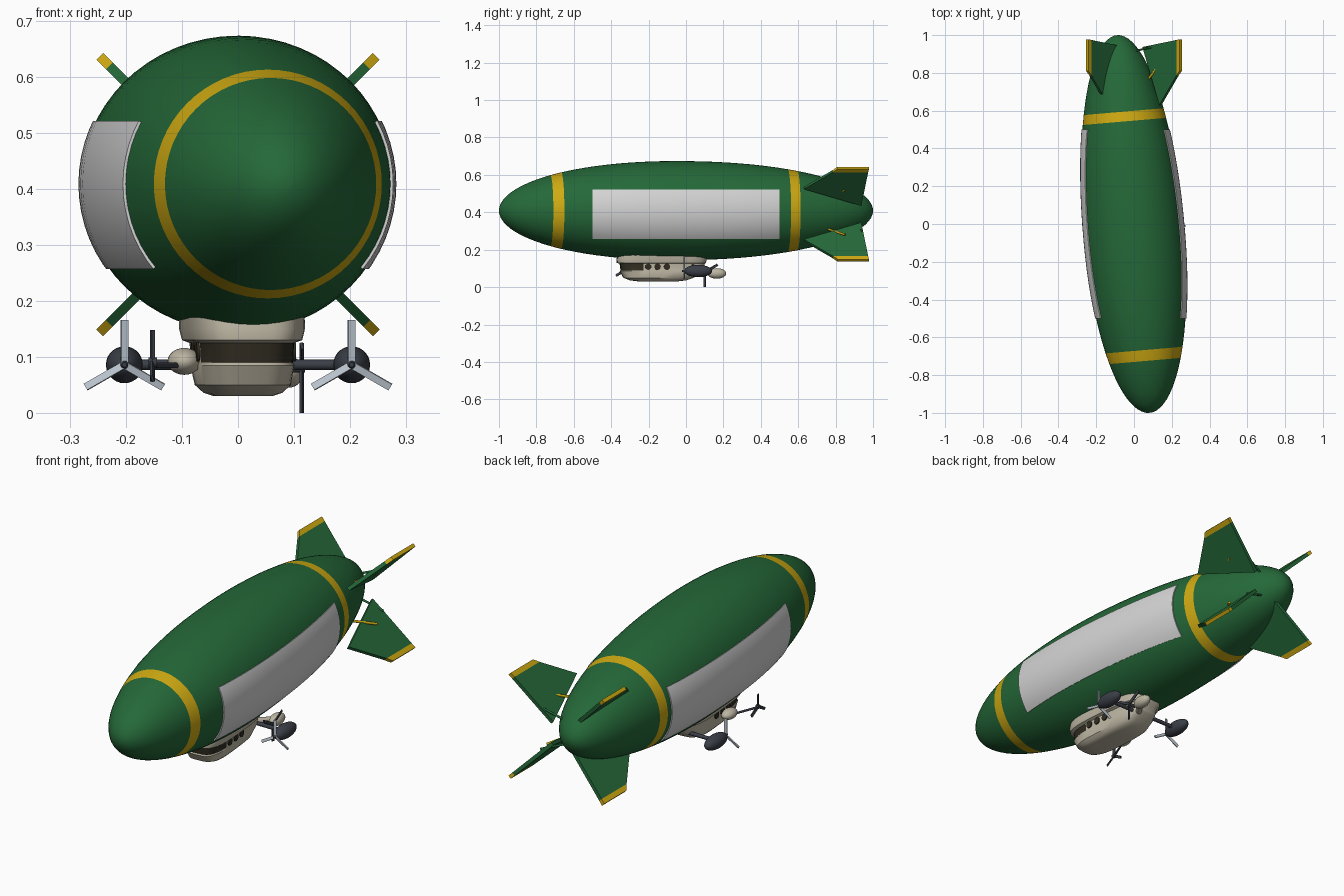
import bpy, bmesh
from math import pi, sin, cos, copysign, radians
from mathutils import Matrix, Vector

if "Cube" in bpy.data.objects:
    bpy.data.objects.remove(bpy.data.objects["Cube"])


def material(name, r, g, b):
    m = bpy.data.materials.new(name)
    m.use_nodes = True
    m.diffuse_color = (r, g, b, 1)
    m.node_tree.nodes["Principled BSDF"].inputs["Base Color"].default_value = (r, g, b, 1)
    return m


GREEN = material("hull green", 0.018, 0.14, 0.04)
GOLD = material("gold trim", 0.62, 0.4, 0.006)
WHITE = material("panel white", 0.66, 0.66, 0.66)
CREAM = material("cabin cream", 0.5, 0.46, 0.36)
GLASS = material("dark window", 0.03, 0.025, 0.015)
SLATE = material("engine slate", 0.042, 0.048, 0.062)
STEEL = material("blade steel", 0.5, 0.56, 0.62)

YAW = Matrix.Translation((-0.004, 0, 0)) @ Matrix.Rotation(radians(4.9), 4, "Z")


def add(name, bm, *mats):
    bmesh.ops.recalc_face_normals(bm, faces=bm.faces)
    me = bpy.data.meshes.new(name)
    bm.to_mesh(me)
    bm.free()
    ob = bpy.data.objects.new(name, me)
    bpy.context.collection.objects.link(ob)
    for m in mats:
        me.materials.append(m)
    bpy.ops.object.select_all(action="DESELECT")
    ob.select_set(True)
    bpy.context.view_layer.objects.active = ob
    bpy.ops.object.shade_smooth_by_angle(angle=radians(35))
    return ob


def loft(bm, rings):
    """Skin a list of closed rings and cap both ends."""
    loops = [[bm.verts.new(p) for p in ring] for ring in rings]
    for a, b in zip(loops, loops[1:]):
        for i in range(len(a)):
            j = (i + 1) % len(a)
            bm.faces.new((a[i], a[j], b[j], b[i]))
    bm.faces.new(loops[0])
    bm.faces.new(loops[-1])


def ellipsoid(name, centre, size, mat):
    bm = bmesh.new()
    bmesh.ops.create_uvsphere(bm, u_segments=24, v_segments=14, radius=1,
                              matrix=Matrix.Translation(centre) @ Matrix.Diagonal((*size, 1)))
    add(name, bm, mat)


def rod(name, start, end, r1, mat, r2=None, sides=12):
    a, b = Vector(start), Vector(end)
    turn = (b - a).to_track_quat("Z", "Y").to_matrix().to_4x4()
    bm = bmesh.new()
    bmesh.ops.create_cone(bm, cap_ends=True, segments=sides, radius1=r1,
                          radius2=r1 if r2 is None else r2, depth=(b - a).length,
                          matrix=Matrix.Translation((a + b) / 2) @ turn)
    add(name, bm, mat)


def propeller(name, hub, heading, first, length, mat):
    """Three flat blades turning about the y axis, swung by heading about z."""
    bm = bmesh.new()
    for k in range(3):
        m = (Matrix.Translation(hub) @ Matrix.Rotation(heading, 4, "Z")
             @ Matrix.Rotation(first + k * 2 * pi / 3, 4, "Y")
             @ Matrix.Translation((0, 0, length / 2)) @ Matrix.Rotation(0.3, 4, "Z")
             @ Matrix.Diagonal((0.013, 0.005, length, 1)))
        bmesh.ops.create_cube(bm, size=1, matrix=m)
    add(name, bm, mat)


# Envelope, with ring lines placed on the band edges
MID, RADIUS, HALF, SIDES = 0.409, 0.265, 1.0035, 64


def hull_radius(t):
    u = (t + 0.05) / (0.9535 if t < -0.05 else 1.0535)
    return RADIUS * max(1 - abs(u) ** 2.1, 0) ** 0.5


bands = [(-0.728, -0.67), (0.545, 0.597)]
stations = [-HALF * cos(pi * i / 44) for i in range(1, 44)]
stations = sorted([-0.9995 * HALF, 0.9995 * HALF] + stations + [e for b in bands for e in b])
bm = bmesh.new()
loft(bm, [[(hull_radius(t) * cos(2 * pi * i / SIDES), t, hull_radius(t) * sin(2 * pi * i / SIDES) + MID)
           for i in range(SIDES)] for t in stations])
for f in bm.faces:
    t = f.calc_center_median().y
    f.material_index = int(any(lo < t < hi for lo, hi in bands))
bm.transform(YAW)

# Side panels, cut square and lifted slightly
for co, no in [((0, -0.5, 0), (0, 1, 0)), ((0, 0.5, 0), (0, 1, 0)),
               ((0, 0, 0.26), (0, 0, 1)), ((0, 0, 0.52), (0, 0, 1))]:
    bmesh.ops.bisect_plane(bm, geom=bm.verts[:] + bm.edges[:] + bm.faces[:],
                           plane_co=co, plane_no=no)
bmesh.ops.recalc_face_normals(bm, faces=bm.faces)
panel = []
for f in bm.faces:
    c = f.calc_center_median()
    if abs(c.y) < 0.5 and 0.26 < c.z < 0.52:
        f.material_index = 2
        panel.append(f)
rim = bmesh.ops.inset_region(bm, faces=panel, thickness=0.0005, depth=0.005, use_even_offset=True)
for f in rim["faces"]:
    f.material_index = 2
add("envelope", bm, GREEN, GOLD, WHITE)

# Four tail fins with gold tips
outline = [((0.14, 0.63), (0.05, 0.937)), ((0.23, 0.785), (0.23, 0.974)), ((0.247, 0.81), (0.247, 0.978))]
for sx, side in ((1, "left"), (-1, "right")):
    for sz, level in ((1, "upper"), (-1, "lower")):
        off = Vector((sx, 0, -sz)) * 0.006
        bm = bmesh.new()
        rings = []
        for lead, trail in outline:
            p, q = (Vector((sx * s, y, 0.39 + sz * s)) for s, y in (lead, trail))
            rings.append([p + off, q + off, q - off, p - off])
        loft(bm, rings)
        for f in bm.faces:
            f.material_index = int(abs(f.calc_center_median().x) > 0.232)
        add(f"{level}_{side}_fin", bm, GREEN, GOLD)

# Short fin braces
for sz, level in ((1, "upper"), (-1, "lower")):
    rod(f"{level}_fin_brace", (0.07, 0.76, 0.4 + 0.09 * sz), (0.14, 0.85, 0.4 + 0.12 * sz), 0.006, GOLD)
    rod(f"{level}_rear_brace", (-0.02, 0.91, 0.4 + 0.05 * sz), (0.11, 0.94, 0.4 + 0.1 * sz), 0.005, GREEN)

# Cabin: stacked rounded slices (height, half width, front, back)
slices = [(0.03, 0.05, -0.25, -0.05), (0.036, 0.066, -0.3, 0.0), (0.05, 0.08, -0.335, 0.04),
          (0.085, 0.086, -0.355, 0.085), (0.09, 0.084, -0.35, 0.09), (0.125, 0.086, -0.355, 0.1),
          (0.13, 0.1, -0.37, 0.105), (0.15, 0.105, -0.372, 0.11), (0.185, 0.105, -0.36, 0.11)]


def rounded(c):
    return copysign(abs(c) ** 0.55, c)


bm = bmesh.new()
loft(bm, [[(w * rounded(cos(2 * pi * i / 48)),
            (a + b) / 2 + (b - a) / 2 * rounded(sin(2 * pi * i / 48)), z)
           for i in range(48)] for z, w, a, b in slices])
for f in bm.faces:
    c = f.calc_center_median()
    f.material_index = int(0.09 < c.z < 0.125 and c.y < -0.24)
bm.transform(YAW)
add("cabin", bm, CREAM, GLASS)

# Portholes along both cabin sides
for sx, side in ((1, "left"), (-1, "right")):
    for k in range(3):
        y = -0.21 + 0.05 * k
        rod(f"{side}_porthole_{k + 1}", YAW @ Vector((sx * 0.08, y, 0.109)),
            YAW @ Vector((sx * 0.089, y, 0.109)), 0.017, GLASS, sides=16)

# Main engines on outriggers
for sx, side in ((1, "left"), (-1, "right")):
    x = sx * 0.203
    ellipsoid(f"{side}_engine", (x, 0.065, 0.086), (0.033, 0.075, 0.033), SLATE)
    rod(f"{side}_outrigger", (sx * 0.06, 0.06, 0.086), (x, 0.06, 0.086), 0.009, SLATE)
    rod(f"{side}_spinner", (x, 0.01, 0.086), (x, -0.022, 0.086), 0.014, SLATE, 0.004, 16)
    propeller(f"{side}_propeller", (x, -0.01, 0.086), 0, 0, 0.08, STEEL)

# Auxiliary engines in cream housings with dark propellers
ellipsoid("rear_housing", (0.09, 0.165, 0.073), (0.028, 0.05, 0.028), CREAM)
rod("rear_housing_arm", (0.03, 0.07, 0.085), (0.09, 0.16, 0.075), 0.014, CREAM)
rod("rear_shaft", (0.08, 0.1, 0.08), (0.12, 0.1, 0.08), 0.008, SLATE)
propeller("rear_propeller", (0.114, 0.1, 0.08), pi / 2, pi, 0.08, SLATE)
ellipsoid("front_housing", (-0.096, -0.19, 0.092), (0.03, 0.045, 0.024), CREAM)
rod("front_shaft", (-0.1, -0.2, 0.085), (-0.15, -0.325, 0.085), 0.005, SLATE)
rod("front_hub", (-0.145, -0.325, 0.09), (-0.16, -0.325, 0.09), 0.009, SLATE)
propeller("front_propeller", (-0.153, -0.325, 0.09), pi / 2, 0, 0.058, SLATE)
